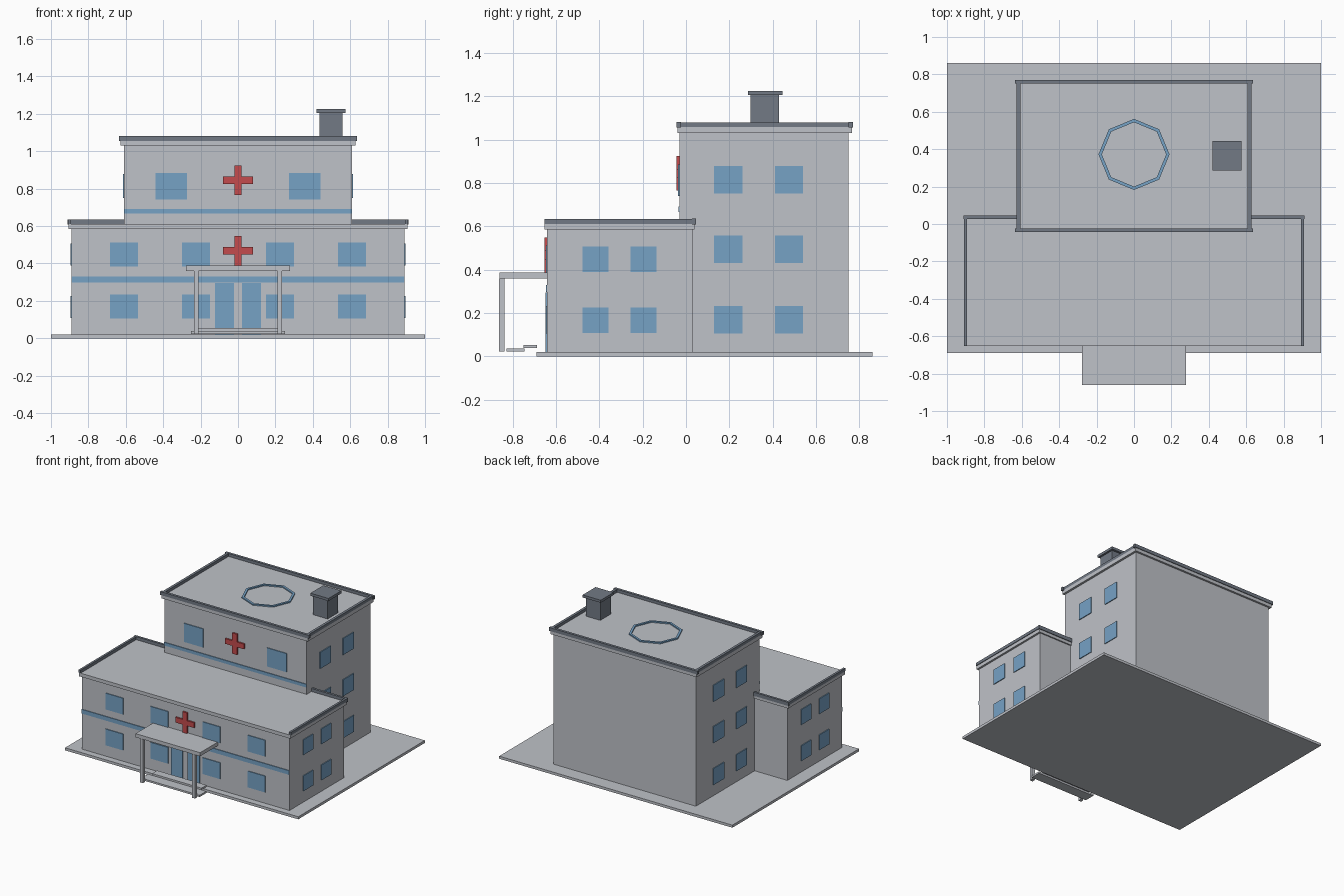
import bpy
import bmesh
from math import cos, sin, pi

if "Cube" in bpy.data.objects:
    bpy.data.objects.remove(bpy.data.objects["Cube"], do_unlink=True)


def make_material(name, rgb):
    mat = bpy.data.materials.new(name)
    mat.use_nodes = True
    mat.diffuse_color = (*rgb, 1)
    mat.node_tree.nodes["Principled BSDF"].inputs["Base Color"].default_value = (*rgb, 1)
    return mat


WALL = make_material("pale grey", (0.52, 0.54, 0.58))
TRIM = make_material("slate grey", (0.17, 0.195, 0.235))
BLUE = make_material("glass blue", (0.18, 0.36, 0.56))
RED = make_material("sign red", (0.55, 0.07, 0.075))


def finish(name, bm, mat):
    bmesh.ops.recalc_face_normals(bm, faces=bm.faces)
    mesh = bpy.data.meshes.new(name)
    bm.to_mesh(mesh)
    bm.free()
    mesh.materials.append(mat)
    obj = bpy.data.objects.new(name, mesh)
    bpy.context.collection.objects.link(obj)
    return obj


def box(name, x, y, z, mat):
    """Box from (min, max) ranges on each axis."""
    bm = bmesh.new()
    bmesh.ops.create_cube(bm, size=1)
    for v in bm.verts:
        v.co = [r[0] if c < 0 else r[1] for c, r in zip(v.co, (x, y, z))]
    return finish(name, bm, mat)


def pair(name, x, y, z, mat):
    """Box on the left (+x) and its mirror on the right."""
    box("left_" + name, x, y, z, mat)
    box("right_" + name, (-x[1], -x[0]), y, z, mat)


def around(c, half):
    return (c - half, c + half)


# Ground slab
box("ground_slab", (-1, 1), (-0.69, 0.86), (0, 0.02), WALL)

# Front wing with cornice, parapet on sides and back
box("wing_walls", (-0.89, 0.89), (-0.64, 0.03), (0.02, 0.585), WALL)
box("wing_cornice", (-0.905, 0.905), (-0.652, 0.04), (0.585, 0.612), WALL)
pair("wing_side_parapet", (0.893, 0.91), (-0.652, 0.04), (0.612, 0.635), TRIM)
pair("wing_back_parapet", (0.61, 0.912), (0.028, 0.046), (0.608, 0.636), TRIM)

# Tower with cornice and parapet all round
box("tower_walls", (-0.61, 0.61), (-0.03, 0.75), (0.02, 1.03), WALL)
box("tower_cornice", (-0.627, 0.627), (-0.04, 0.765), (1.03, 1.058), WALL)
pair("tower_side_parapet", (0.607, 0.627), (-0.03, 0.76), (1.058, 1.08), TRIM)
for side, y in (("front", -0.033), ("back", 0.76)):
    box("tower_" + side + "_parapet", (-0.637, 0.637), around(y, 0.01), (1.055, 1.081), TRIM)

# Rooftop vent
box("vent_shaft", (0.435, 0.56), (0.298, 0.428), (1.058, 1.205), TRIM)
box("vent_cap", (0.42, 0.575), (0.287, 0.445), (1.205, 1.225), TRIM)

# Octagonal landing ring on the tower roof
bm = bmesh.new()
rings = []
for radius, z in ((0.172, 1.058), (0.19, 1.058), (0.19, 1.067), (0.172, 1.067)):
    rings.append([bm.verts.new((radius * cos(i * pi / 4), 0.372 + radius * sin(i * pi / 4), z))
                  for i in range(8)])
for k in range(4):
    a, b = rings[k], rings[(k + 1) % 4]
    for i in range(8):
        j = (i + 1) % 8
        bm.faces.new((a[i], a[j], b[j], b[i]))
finish("landing_ring", bm, BLUE)

# Front windows
for z in (0.17, 0.448):
    for x in (0.224, 0.61):
        pair("wing_front_window", around(x, 0.075), (-0.646, -0.638), around(z, 0.063), BLUE)
pair("tower_front_window", around(0.357, 0.083), (-0.036, -0.028), around(0.813, 0.072), BLUE)

# Side windows
for z in (0.168, 0.448):
    for y in (-0.417, -0.195):
        pair("wing_side_window", (0.888, 0.896), around(y, 0.06), around(z, 0.059), BLUE)
for z in (0.17, 0.495, 0.815):
    for y in (0.195, 0.475):
        pair("tower_side_window", (0.608, 0.616), around(y, 0.065), around(z, 0.064), BLUE)

# Painted stripes
box("wing_stripe", (-0.89, 0.89), (-0.645, -0.638), (0.298, 0.33), BLUE)
box("tower_stripe", (-0.61, 0.61), (-0.035, -0.028), (0.667, 0.692), BLUE)

# Cross signs, each a single extruded outline
for name, y, zc in (("wing_cross", -0.64, 0.468), ("tower_cross", -0.03, 0.845)):
    bm = bmesh.new()
    a, b = 0.02, 0.08
    points = []
    for s, t in ((1, 1), (-1, 1), (-1, -1), (1, -1)):
        corner = [(s * b, t * a), (s * a, t * a), (s * a, t * b)]
        points += corner if s * t > 0 else corner[::-1]
    face = bm.faces.new([bm.verts.new((px, y, zc + pz)) for px, pz in points])
    out = bmesh.ops.extrude_face_region(bm, geom=[face])
    for v in out["geom"]:
        if isinstance(v, bmesh.types.BMVert):
            v.co.y -= 0.013
    finish(name, bm, RED)

# Entrance doors, canopy, posts and steps
pair("door", (0.022, 0.122), (-0.648, -0.638), (0.02, 0.295), BLUE)
box("canopy", (-0.277, 0.277), (-0.86, -0.64), (0.36, 0.388), WALL)
pair("canopy_post", (0.211, 0.235), (-0.862, -0.838), (0.022, 0.36), WALL)
box("lower_step", (-0.25, 0.25), (-0.827, -0.745), (0.024, 0.038), WALL)
box("upper_step", (-0.212, 0.212), (-0.75, -0.688), (0.04, 0.054), WALL)
